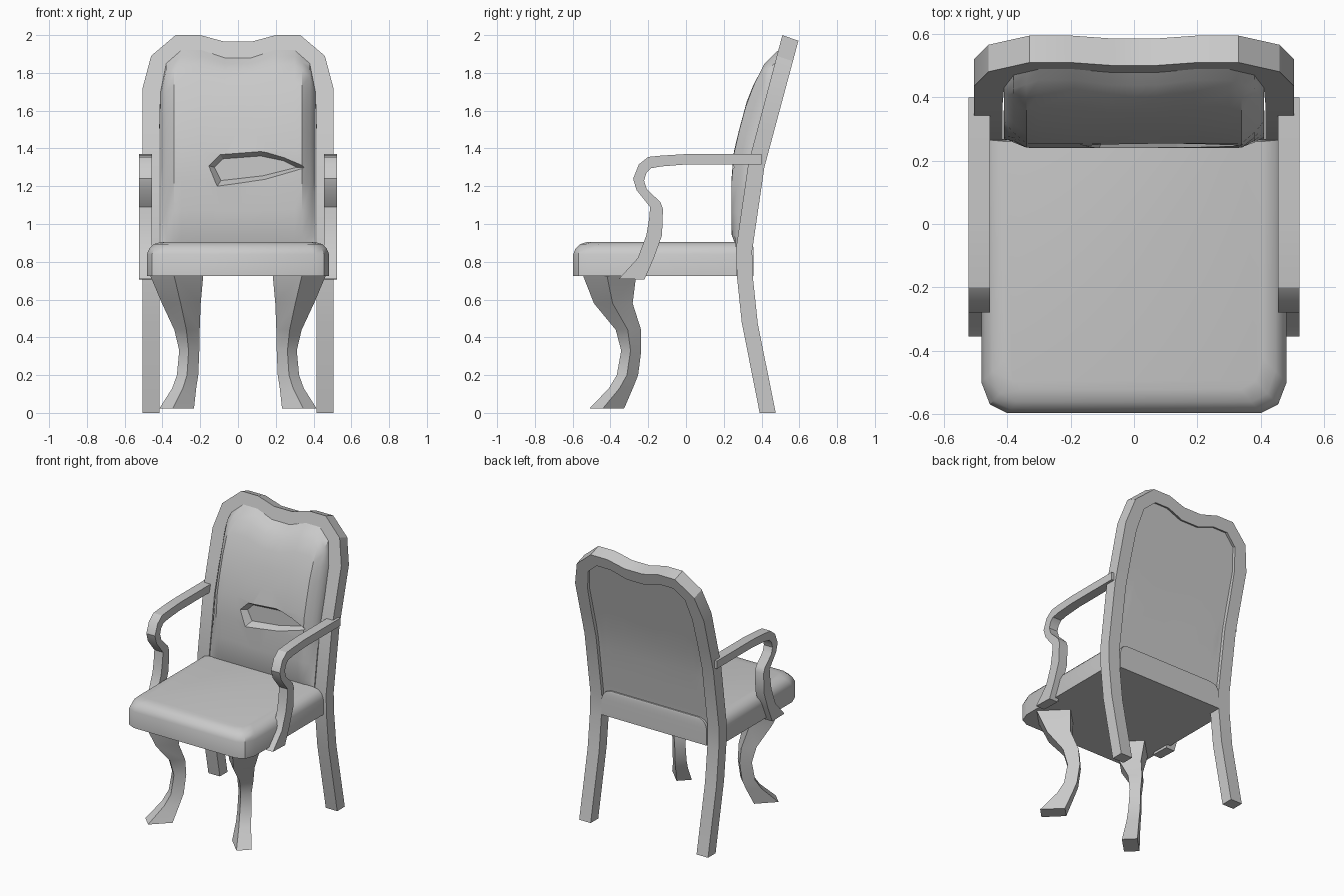
import bpy, bmesh, math

cube = bpy.data.objects.get("Cube")
if cube:
    bpy.data.objects.remove(cube, do_unlink=True)

GREY = (0.59, 0.59, 0.59, 1)
mat = bpy.data.materials.new("plain grey")
mat.use_nodes = True
mat.diffuse_color = GREY
mat.node_tree.nodes["Principled BSDF"].inputs["Base Color"].default_value = GREY


def interp(points, t):
    """Piecewise linear value at t."""
    if t <= points[0][0]:
        return points[0][1]
    for (a, va), (b, vb) in zip(points, points[1:]):
        if t <= b:
            return va + (vb - va) * (t - a) / (b - a)
    return points[-1][1]


def loft(name, rings):
    """Join equal closed rings into one capped solid."""
    bm = bmesh.new()
    rows = [[bm.verts.new(p) for p in ring] for ring in rings]
    n = len(rows[0])
    for r, s in zip(rows, rows[1:]):
        for i in range(n):
            j = (i + 1) % n
            bm.faces.new((r[i], r[j], s[j], s[i]))
    bm.faces.new(rows[0])
    bm.faces.new(rows[-1])
    bmesh.ops.recalc_face_normals(bm, faces=bm.faces)
    mesh = bpy.data.meshes.new(name)
    bm.to_mesh(mesh)
    bm.free()
    mesh.materials.append(mat)
    ob = bpy.data.objects.new(name, mesh)
    bpy.context.collection.objects.link(ob)
    return ob


def activate(ob):
    bpy.ops.object.select_all(action='DESELECT')
    ob.select_set(True)
    bpy.context.view_layer.objects.active = ob


def smooth(ob, angle=30):
    activate(ob)
    bpy.ops.object.shade_smooth_by_angle(angle=math.radians(angle))


# Lean of the back frame: (height, front y)
LEAN = [(0, .39), (.48, .295), (.72, .27), (.87, .265),
        (1.32, .33), (1.66, .42), (2, .51)]

# Back frame and rear legs, one rail swept up, over and down
half = [((.505, z), (.415, z)) for z in (0, .48, .72, .87, 1.32, 1.5)]
half += [((.505, 1.72), (.41, 1.7)), ((.46, 1.89), (.38, 1.85)),
         ((.33, 2), (.3, 1.92)), ((.2, 2), (.19, 1.92)),
         ((.07, 1.965), (.07, 1.88))]


def rail_section(outer, inner, side):
    ring = []
    for (x, z), back in ((outer, 0), (outer, 1), (inner, 1), (inner, 0)):
        ring.append((side * x, interp(LEAN, z) + .085 * back, z - .015 * z * back))
    return ring


rails = [rail_section(o, i, 1) for o, i in half]
rails += [rail_section(o, i, -1) for o, i in reversed(half)]
smooth(loft("back_frame", rails))

# Padded back rest, lofted across its width
TOP = [(0, 1.88), (.07, 1.88), (.19, 1.92), (.3, 1.92), (.38, 1.85), (.41, 1.7)]
PAD = [(.86, .265), (.95, .24), (1.3, .24), (1.42, .26),
       (1.68, .33), (1.86, .42), (2, .5)]
BASE = .86
columns = [.07, .19, .3, .34, .38, .395, .41]
columns = [-x for x in reversed(columns)] + [0] + columns
rows = [0, .03, .08, .2, .35, .5, .62, .74, .85, .93, .97, 1]
rings = []
for x in columns:
    top = interp(TOP, abs(x))
    front, rear = [], []
    for v in rows:
        z = BASE + (top - BASE) * v
        edge = max(0, min(.41 - abs(x), top - z, z - BASE))
        puff = math.sin(min(1, edge / .08) * math.pi / 2)
        y = interp(LEAN, z)
        front.append((x, y + (interp(PAD, z) - y) * puff, z))
        rear.append((x, y + .07, z))
    rings.append(front + rear[::-1])
back_rest = loft("back_rest", rings)

# Sunken leaf-shaped pocket in the back rest
rim = [(-.16, 1.31), (-.1, 1.375), (.12, 1.395), (.25, 1.355),
       (.375, 1.3), (.14, 1.235), (-.11, 1.2)]
floor = [(-.125, 1.3), (-.08, 1.345), (.12, 1.36), (.24, 1.335),
         (.31, 1.3), (.13, 1.255), (-.09, 1.23)]
cutter = loft("pocket_cutter", [[(x, y, z) for x, z in outline] for outline, y in
                                ((rim, .1), (rim, .24), (floor, .285))])
cutter.hide_render = True
cut = back_rest.modifiers.new("pocket", 'BOOLEAN')
cut.operation = 'DIFFERENCE'
cut.solver = 'EXACT'
cut.object = cutter
activate(back_rest)
bpy.ops.object.modifier_apply(modifier=cut.name)
bpy.data.objects.remove(cutter, do_unlink=True)
smooth(back_rest)

# Seat cushion with rounded upper edges, notched round the rear legs
seat_half = [(.4, -.597), (.455, -.57), (.482, -.5), (.482, .268),
             (.412, .268), (.412, .358)]
outline = seat_half + [(-x, y) for x, y in reversed(seat_half)]
rings = []
for z, inset in ((.725, 0), (.84, 0), (.87, .012), (.893, .035), (.905, .075)):
    rings.append([(x * (1 - inset / .48), y + (inset if y < 0 else -inset * .1), z)
                  for x, y in outline])
smooth(loft("seat_cushion", rings), 35)

# Arm outline as matching outer and inner (y, z) points
ARM = [((.4, 1.37), (.4, 1.315)), ((0, 1.37), (0, 1.315)),
       ((-.13, 1.362), (-.13, 1.305)), ((-.2, 1.355), (-.185, 1.295)),
       ((-.25, 1.315), (-.21, 1.27)), ((-.28, 1.24), (-.222, 1.23)),
       ((-.262, 1.18), (-.208, 1.185)), ((-.19, 1.09), (-.135, 1.115)),
       ((-.195, 1.03), (-.122, 1.08)), ((-.21, .94), (-.127, .94)),
       ((-.255, .82), (-.17, .82)), ((-.355, .71), (-.22, .706))]

# Curved front leg: height, centre x, centre y, radial half, tangent half
LEG = [(.73, .325, -.405, .11, .09), (.58, .3, -.385, .075, .07),
       (.44, .27, -.305, .05, .045), (.33, .258, -.29, .04, .035),
       (.2, .267, -.31, .042, .038), (.13, .285, -.345, .05, .04),
       (.022, .325, -.42, .08, .05)]
K = math.sqrt(.5)

for side, word in ((1, "left"), (-1, "right")):
    rings = [[(side * .455, *o), (side * .523, *o), (side * .523, *i), (side * .455, *i)]
             for o, i in ARM]
    smooth(loft(word + "_arm", rings))

    rings = []
    for z, cx, cy, a, b in LEG:
        rings.append([(side * (cx + K * (r * a + t * b)), cy + K * (t * b - r * a), z)
                      for r, t in ((1, 1), (1, -1), (-1, -1), (-1, 1))])
    smooth(loft(word + "_front_leg", rings))
